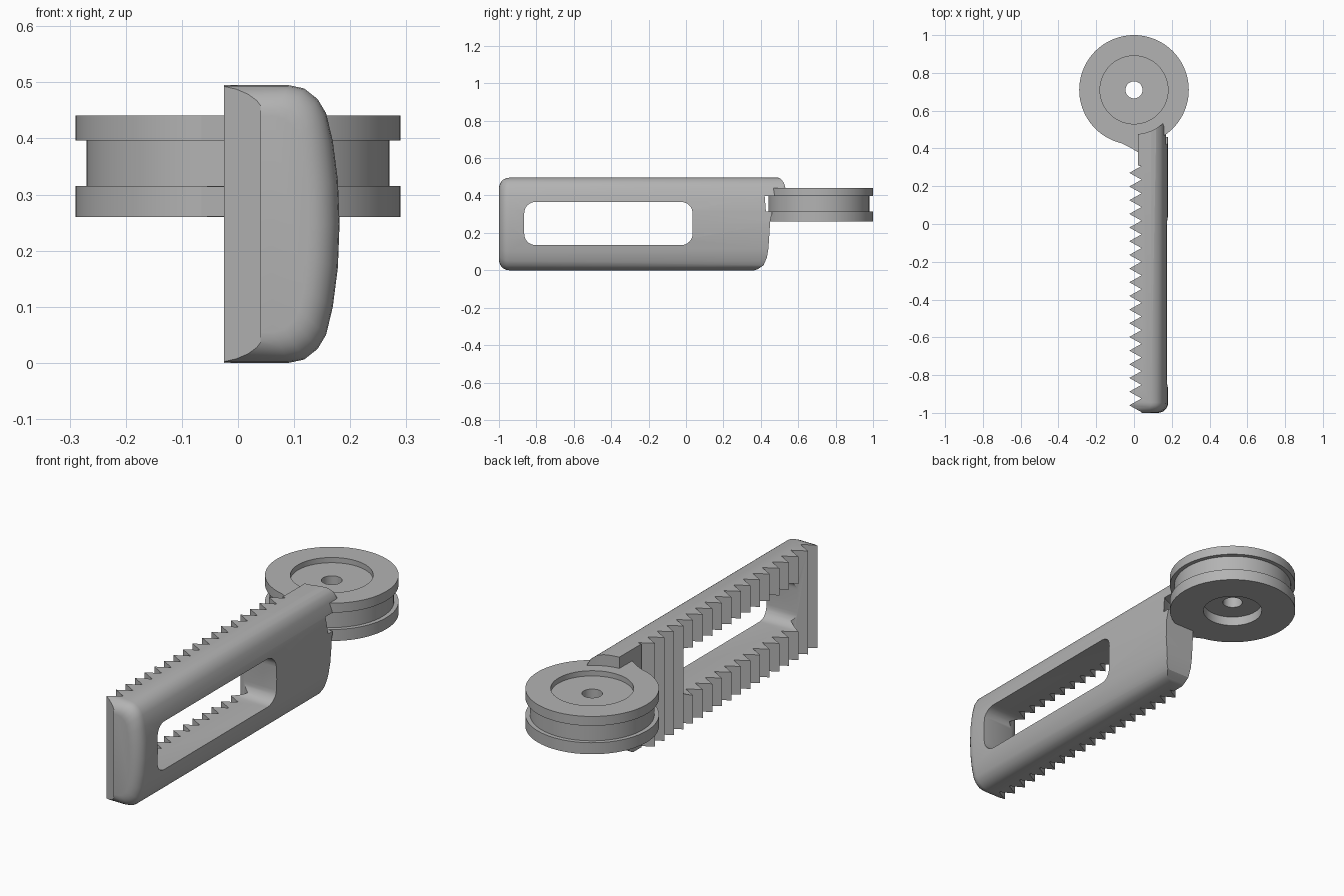
import bpy, bmesh, math
from math import sin, cos, pi

cube = bpy.data.objects.get("Cube")
if cube:
    bpy.data.objects.remove(cube)

grey = bpy.data.materials.new("plain grey")
grey.use_nodes = True
colour = (0.45, 0.45, 0.45, 1)
grey.diffuse_color = colour
grey.node_tree.nodes["Principled BSDF"].inputs["Base Color"].default_value = colour

HUB_Y, MID_Z = 0.71, 0.2475


def loft(name, rings, closed=False):
    """Skin a list of equal rings; cap the ends unless the loft is closed."""
    bm = bmesh.new()
    rows = [[bm.verts.new(p) for p in ring] for ring in rings]
    n = len(rows[0])
    pairs = list(zip(rows, rows[1:])) + ([(rows[-1], rows[0])] if closed else [])
    for a, b in pairs:
        for i in range(n):
            j = (i + 1) % n
            bm.faces.new((a[i], a[j], b[j], b[i]))
    if not closed:
        bm.faces.new(rows[0])
        bm.faces.new(rows[-1])
    bmesh.ops.recalc_face_normals(bm, faces=bm.faces)
    mesh = bpy.data.meshes.new(name)
    bm.to_mesh(mesh)
    bm.free()
    mesh.materials.append(grey)
    ob = bpy.data.objects.new(name, mesh)
    bpy.context.collection.objects.link(ob)
    return ob


def plate(name, outline, z0, z1):
    return loft(name, [[(x, y, z) for x, y in outline] for z in (z0, z1)])


def side_prism(name, outline):
    return loft(name, [[(x, y, z) for y, z in outline] for x in (-0.5, 0.5)])


def disc(name, r, z0, z1, n=96):
    ring = [(r * cos(2 * pi * i / n), HUB_Y + r * sin(2 * pi * i / n)) for i in range(n)]
    return plate(name, ring, z0, z1)


def smooth(ob):
    bpy.ops.object.select_all(action="DESELECT")
    ob.select_set(True)
    bpy.context.view_layer.objects.active = ob
    bpy.ops.object.shade_smooth_by_angle(angle=math.radians(30))


# Arm body: bowed section swept along y with rounded ends
half = [(-0.03, 0), (0.09, 0), (0.118, 0.006), (0.142, 0.025), (0.157, 0.05),
        (0.169, 0.1), (0.178, 0.17)]
section = half + [(0.181, MID_Z)] + [(x, 2 * MID_Z - z) for x, z in reversed(half)]


def station(y, inset):
    kx, kz = 1 - inset / 0.18, 1 - inset / MID_Z
    return [(x * kx if x > 0 else x, y, MID_Z + (z - MID_Z) * kz) for x, z in section]


angles = [i * pi / 12 for i in range(7)]
front = [station(-1 + 0.055 * (1 - cos(a)), 0.055 * (1 - sin(a))) for a in angles]
back = [station(0.545 - 0.03 * (1 - sin(a)), 0.03 * (1 - cos(a))) for a in angles]
for i, a in enumerate(angles):
    back[i] = station(0.515 + 0.03 * sin(a), 0.03 * (1 - cos(a)))
arm = loft("toothed_arm", front + back)

# Cutter that leaves the row of teeth on the inner face
teeth, pitch, first = 18, 0.0724, -0.96
zigzag = [(-0.2, -1.1), (0.04, -1.1), (0.04, first - pitch / 2)]
for i in range(teeth):
    tip = first + i * pitch
    zigzag += [(-0.025, tip), (0.04, tip + pitch / 2)]
end = zigzag[-1][1]
zigzag += [(0.02, end + 0.002), (0.02, 0.8), (-0.2, 0.8)]
cutters = [plate("teeth_cutter", zigzag, -0.1, 0.6)]

# Long slot with rounded corners
slot = []
for k, (y, z) in enumerate([(-0.025, 0.305), (-0.805, 0.305), (-0.805, 0.195), (-0.025, 0.195)]):
    for i in range(9):
        a = k * pi / 2 + i * pi / 16
        slot.append((y + 0.06 * cos(a), z + 0.06 * sin(a)))
cutters.append(side_prism("slot_cutter", slot))

# Lower end of the arm, below the pulley
cutters.append(side_prism("lower_end_cutter", [
    (0.34, -0.01), (0.385, 0.007), (0.415, 0.027), (0.433, 0.07), (0.441, 0.12),
    (0.45, 0.26), (0.465, 0.33), (0.8, 0.33), (0.8, -0.01)]))

# Clearance around the groove and the pulley top
cutters.append(disc("groove_cutter", 0.335, 0.315, 0.396))
cutters.append(disc("top_cutter", 0.235, 0.39, 0.6))

for c in cutters:
    mod = arm.modifiers.new(c.name, "BOOLEAN")
    mod.operation, mod.solver, mod.object = "DIFFERENCE", "EXACT", c
bpy.context.view_layer.update()
result = bpy.data.meshes.new_from_object(arm.evaluated_get(bpy.context.evaluated_depsgraph_get()))
arm.modifiers.clear()
arm.data = result
for c in cutters:
    bpy.data.objects.remove(c)
smooth(arm)

# Grooved pulley: turned profile with recesses and a centre hole
profile = [(0.045, 0.305), (0.135, 0.305), (0.135, 0.26), (0.29, 0.26), (0.29, 0.315),
           (0.27, 0.315), (0.27, 0.396), (0.29, 0.396), (0.29, 0.441), (0.18, 0.441),
           (0.18, 0.416), (0.045, 0.416)]
turns = [2 * pi * i / 96 for i in range(96)]
pulley = loft("grooved_pulley", [[(r * cos(a), HUB_Y + r * sin(a), z) for r, z in profile]
                                 for a in turns], closed=True)
smooth(pulley)

# Webs joining both flanges to the arm
web = [(-0.11, 0.443), (-0.07, 0.43), (-0.02, 0.405), (0.021, 0.38), (0.1, 0.38),
       (0.1, 0.5), (-0.05, 0.5)]
plate("lower_web", web, 0.2605, 0.3145)
plate("upper_web", web, 0.3965, 0.4405)
